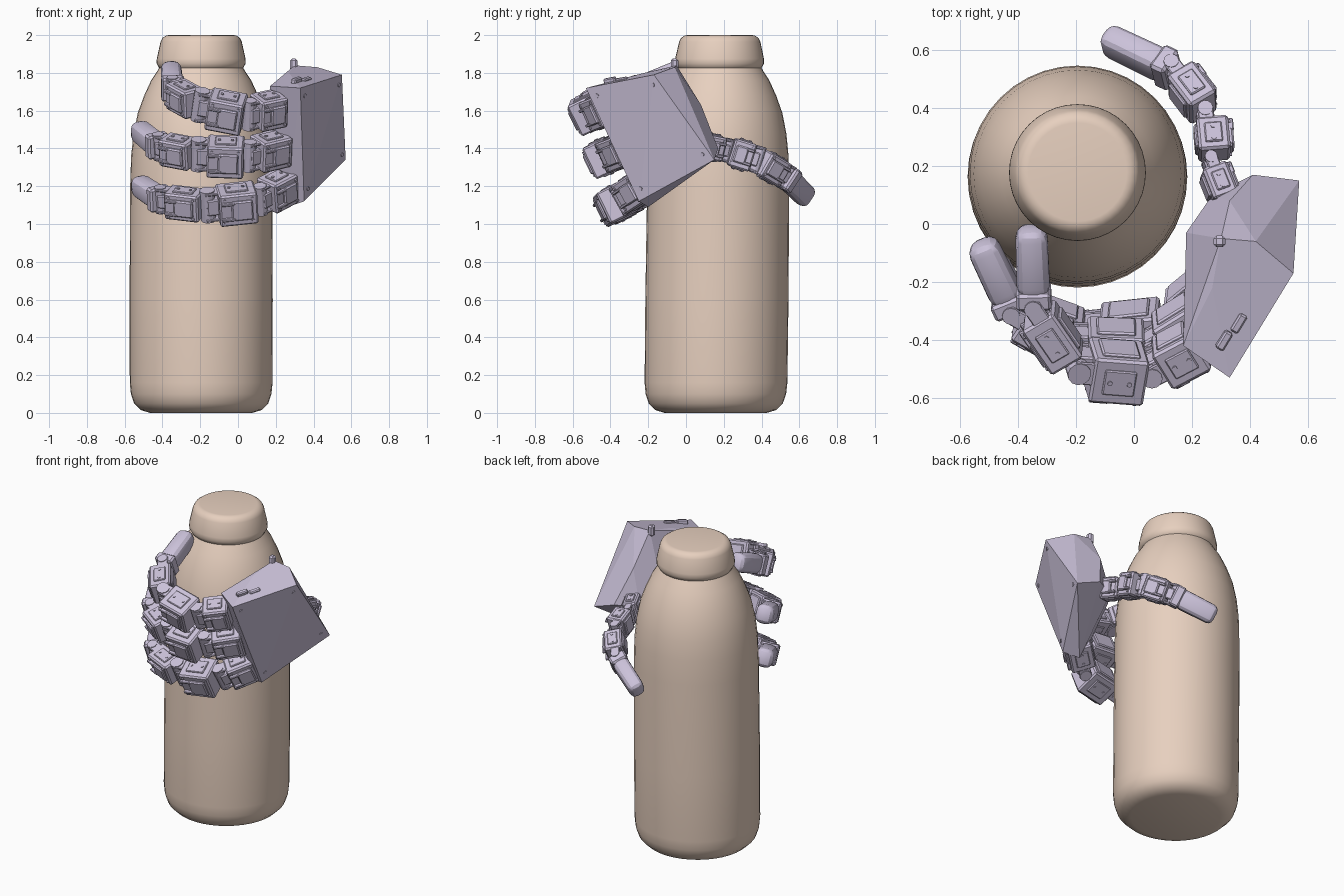
import bpy, bmesh, math
from mathutils import Vector, Matrix

if "Cube" in bpy.data.objects:
    bpy.data.objects.remove(bpy.data.objects["Cube"])


def material(name, color):
    m = bpy.data.materials.new(name)
    m.diffuse_color = color
    m.use_nodes = True
    m.node_tree.nodes["Principled BSDF"].inputs["Base Color"].default_value = m.diffuse_color
    return m


SAND = material("sand", (0.80, 0.63, 0.52, 1))
LILAC = material("lilac", (0.60, 0.54, 0.70, 1))


def finish(bm, name, mat, angle=None):
    bmesh.ops.recalc_face_normals(bm, faces=bm.faces)
    me = bpy.data.meshes.new(name)
    bm.to_mesh(me)
    bm.free()
    ob = bpy.data.objects.new(name, me)
    bpy.context.collection.objects.link(ob)
    me.materials.append(mat)
    if angle:
        bpy.ops.object.select_all(action='DESELECT')
        ob.select_set(True)
        bpy.context.view_layer.objects.active = ob
        bpy.ops.object.shade_smooth_by_angle(angle=math.radians(angle))
    return ob


def frame(origin, along, across):
    """Axes: x = along the link, y = across the finger, z = outward."""
    d = along.normalized()
    w = (across - d * across.dot(d)).normalized()
    n = w.cross(d)
    # d, w, -n is right handed
    m = Matrix((d, w, n)).transposed().to_4x4()
    m.translation = origin
    return m


def box(bm, m, loc, size, bevel=0.0, segs=1, taper=1.0):
    vs = bmesh.ops.create_cube(bm, size=1)["verts"]
    for v in vs:
        t = taper if v.co.x > 0 else 1.0
        v.co = m @ Vector((loc[0] + v.co.x * size[0],
                           loc[1] + v.co.y * size[1] * t,
                           loc[2] + v.co.z * size[2] * t))
    if bevel:
        edges = list({e for v in vs for e in v.link_edges})
        bmesh.ops.bevel(bm, geom=edges, offset=bevel, segments=segs,
                        profile=0.5, affect='EDGES')


def pin(bm, m, loc, r, length, axis='Y', sides=12):
    rot = Matrix.Rotation(math.pi / 2, 4, 'X' if axis == 'Y' else 'Y')
    if axis == 'Z':
        rot = Matrix.Identity(4)
    bmesh.ops.create_cone(bm, cap_ends=True, segments=sides, radius1=r, radius2=r,
                          depth=length, matrix=m @ Matrix.Translation(loc) @ rot)


# Bottle body and cap: one turned profile each, leaning very slightly
def lathe(name, profile, sides):
    bm = bmesh.new()
    rings = []
    for r, z in profile:
        rings.append([bm.verts.new((-0.195 + r * math.cos(2 * math.pi * i / sides),
                                    0.157 + 0.011 * z + r * math.sin(2 * math.pi * i / sides), z))
                      for i in range(sides)])
    for a, b in zip(rings, rings[1:]):
        for i in range(sides):
            j = (i + 1) % sides
            bm.faces.new((a[i], a[j], b[j], b[i]))
    bm.faces.new(rings[0])
    bm.faces.new(rings[-1])
    return finish(bm, name, SAND, 35)


lathe("bottle_body", [(0.27, 0.0), (0.32, 0.015), (0.355, 0.05), (0.372, 0.10), (0.378, 0.16),
                      (0.379, 0.6), (0.376, 1.2), (0.371, 1.36), (0.358, 1.48), (0.335, 1.59),
                      (0.302, 1.68), (0.265, 1.76), (0.232, 1.81), (0.215, 1.84)], 40)
lathe("bottle_cap", [(0.205, 1.815), (0.222, 1.825), (0.236, 1.85), (0.235, 1.875),
                     (0.215, 1.965), (0.205, 1.985), (0.185, 1.998), (0.17, 2.0)], 40)

# Palm housing: hull of a tapered slab
bm = bmesh.new()
outer = [(0.33, -0.53, 1.72), (0.55, -0.17, 1.79), (0.57, 0.15, 1.34), (0.35, -0.25, 1.12)]
inner = [(0.17, -0.42, 1.73), (0.27, -0.22, 1.80), (0.30, -0.05, 1.84), (0.42, -0.06, 1.83),
         (0.41, 0.17, 1.40), (0.27, 0.10, 1.40), (0.18, -0.03, 1.42), (0.26, -0.20, 1.09),
         (0.18, -0.18, 1.25), (0.33, 0.08, 1.63)]
for p in outer + inner:
    bm.verts.new(p)
hull = bmesh.ops.convex_hull(bm, input=bm.verts)
loose = [v for v in bm.verts if not v.link_faces]
bmesh.ops.delete(bm, geom=loose, context='VERTS')
bmesh.ops.dissolve_limit(bm, angle_limit=math.radians(4), verts=bm.verts, edges=bm.edges)
finish(bm, "palm_housing", LILAC)

# Palm fittings: top stud, connector ridges, and screws on the back plate
ACROSS = Vector((0, -0.43, 0.9))
A, B, C, D = (Vector(p) for p in outer)
pm = frame((A + B + C + D) / 4, A - B, ACROSS)
bm = bmesh.new()
stud = Matrix.Translation((0.295, -0.06, 1.84))
box(bm, stud, (0, 0, 0), (0.04, 0.04, 0.07), 0.01)
for x, y in ((0.36, -0.34), (0.31, -0.40), (0.38, -0.26)):
    ridge = frame(Vector((x, y, 1.755)), A - B, ACROSS)
    box(bm, ridge, (0, 0, 0), (0.07, 0.04, 0.03), 0.006)
for k in (A, B, C, D):
    p = k.lerp((A + B + C + D) / 4, 0.18)
    m = pm.copy()
    m.translation = p
    pin(bm, m, (0, 0, 0), 0.012, 0.012, 'Z', 8)
finish(bm, "palm_fittings", LILAC)


def link(bm, m, L, w, h, off):
    """One motor link: casing, cover, fork plates, hinge pin, screws."""
    c = L * 0.46
    box(bm, m, (c, 0, off), (L * 0.72, w, h), 0.009)
    box(bm, m, (c - L * 0.06, 0, off + h / 2), (L * 0.40, w * 0.62, 0.03), 0.007)
    box(bm, m, (c, 0, off - h / 2), (L * 0.5, w * 0.7, 0.02), 0.006)
    box(bm, m, (L * 0.88, 0, 0), (L * 0.3, w * 0.5, h * 0.55), 0.006)
    pin(bm, m, (L, 0, 0), h * 0.24, w * 0.98)
    for s in (-1, 1):
        box(bm, m, (L * 0.87, s * w * 0.42, 0), (L * 0.38, 0.014, h * 0.5), 0.004)
        box(bm, m, (c, s * w * 0.51, off), (L * 0.42, 0.012, h * 0.55), 0.004)
        box(bm, m, (c + L * 0.2, s * w * 0.25, off + h / 2), (L * 0.26, 0.016, 0.035), 0.004)
        for t in (-1, 1):
            pin(bm, m, (c + t * L * 0.26, s * w * 0.36, off + h / 2), 0.008, 0.014, 'Z', 6)
            pin(bm, m, (c + t * L * 0.13, s * w * 0.53, off), 0.009, 0.014, 'Y', 6)


def finger(name, points, sizes, across):
    pts = [Vector(p) for p in points]
    bm = bmesh.new()
    for a, b, (w, h, off) in zip(pts, pts[1:-1], sizes):
        link(bm, frame(a, b - a, across), (b - a).length, w, h, off)
    finish(bm, name + "_links", LILAC)
    # rounded fingertip pad with its collar
    bm = bmesh.new()
    a, b = pts[-2:]
    m, L = frame(a, b - a, across), (b - a).length
    w, h, off = sizes[-1]
    box(bm, m, (L * 0.08, 0, 0), (L * 0.22, w * 1.05, h * 1.05), 0.01)
    box(bm, m, (L * 0.55, 0, 0), (L * 0.9, w, h), min(w, h) * 0.36, 3, 0.95)
    finish(bm, name + "_tip", LILAC, 25)


SIZES = [(0.17, 0.15, 0.0), (0.18, 0.17, 0.02), (0.15, 0.13, 0.015), (0.125, 0.115, 0)]

# Three curled fingers
finger("upper_finger", [(0.25, -0.40, 1.62), (0.06, -0.50, 1.58), (-0.20, -0.48, 1.63),
                        (-0.345, -0.27, 1.71), (-0.355, -0.01, 1.82)], SIZES, ACROSS)
finger("middle_finger", [(0.27, -0.29, 1.41), (0.06, -0.42, 1.36), (-0.21, -0.41, 1.37),
                         (-0.42, -0.29, 1.41), (-0.53, -0.06, 1.50)], SIZES, ACROSS)
finger("lower_finger", [(0.29, -0.20, 1.22), (0.12, -0.34, 1.13), (-0.16, -0.37, 1.10),
                        (-0.41, -0.28, 1.13), (-0.53, -0.06, 1.21)], SIZES, ACROSS)

# Thumb reaching round the back of the bottle
finger("thumb", [(0.32, 0.07, 1.42), (0.26, 0.22, 1.39), (0.245, 0.38, 1.34),
                 (0.13, 0.53, 1.25), (-0.10, 0.64, 1.14)],
       [(0.13, 0.09, 0), (0.15, 0.11, 0.02), (0.14, 0.11, 0.01), (0.125, 0.10, 0)],
       Vector((0, -0.45, -0.85)))
